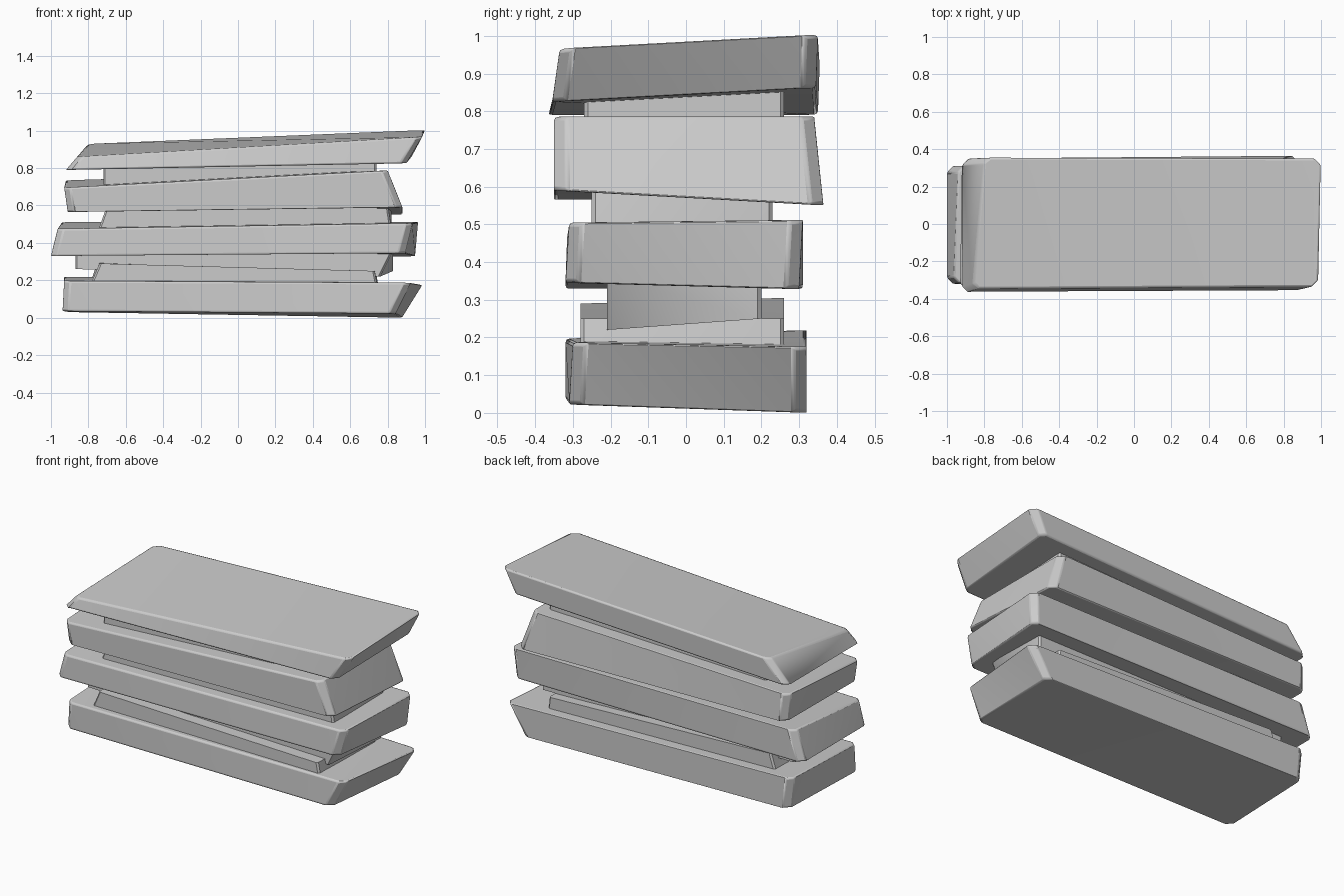
import bpy, bmesh

if "Cube" in bpy.data.objects:
    bpy.data.objects.remove(bpy.data.objects["Cube"])


def ring(bm, xs, ys, zs, cut):
    """Eight-point outline; xs, ys, zs: front-left, front-right, back-right, back-left corners."""
    corners = [(xs[i], ys[i], zs[i]) for i in range(4)]
    verts = []
    for i in range(4):
        p, prev, nxt = corners[i], corners[i - 1], corners[(i + 1) % 4]
        for q in (prev, nxt):
            d = sum((a - b) ** 2 for a, b in zip(p, q)) ** 0.5
            t = cut / d
            verts.append(bm.verts.new([a + (b - a) * t for a, b in zip(p, q)]))
    return verts


def slab(name, bottom, top, cut=0.03, bevel=0.01):
    bm = bmesh.new()
    a = ring(bm, *bottom, cut)
    b = ring(bm, *top, cut)
    bm.faces.new(a[::-1])
    bm.faces.new(b)
    for i in range(8):
        j = (i + 1) % 8
        bm.faces.new((a[i], a[j], b[j], b[i]))
    bmesh.ops.triangulate(bm, faces=bm.faces[:])
    bmesh.ops.recalc_face_normals(bm, faces=bm.faces[:])
    me = bpy.data.meshes.new(name)
    bm.to_mesh(me)
    bm.free()
    ob = bpy.data.objects.new(name, me)
    bpy.context.collection.objects.link(ob)
    # softly worn edges
    if bevel:
        m = ob.modifiers.new("worn_edges", 'BEVEL')
        m.width = bevel
        m.segments = 2
        m.limit_method = 'ANGLE'
        m.angle_limit = 0.6
    bpy.ops.object.select_all(action='DESELECT')
    ob.select_set(True)
    bpy.context.view_layer.objects.active = ob
    bpy.ops.object.shade_smooth_by_angle(angle=0.7)
    return ob


# four wide stone slabs
slab("bottom_slab",
     ((-.94, .84, .88, -.91), (-.32, -.31, .32, .32), (.035, .022, 0, .03)),
     ((-.93, .92, .99, -.93), (-.32, -.30, .32, .32), (.197, .187, .175, .22)))
slab("lower_middle_slab",
     ((-1.0, .89, .95, -1.0), (-.32, -.32, .30, .31), (.33, .345, .328, .33)),
     ((-.965, .93, .965, -.94), (-.315, -.31, .31, .31), (.475, .505, .512, .512)))
slab("upper_middle_slab",
     ((-.91, .88, .88, -.91), (-.35, -.35, .365, .35), (.565, .59, .55, .57)),
     ((-.93, .80, .80, -.92), (-.35, -.35, .34, .34), (.695, .787, .787, .735)))
slab("top_slab",
     ((-.92, .90, .93, -.92), (-.365, -.355, .345, .35), (.79, .825, .863, .79)),
     ((-.86, .985, 1.0, -.80), (-.345, -.335, .35, .355), (.86, .967, 1.004, .93)))

# narrower spacer stones in the gaps
slab("top_spacer",
     ((-.72, .74, .74, -.72), (-.27, -.27, .26, .26), (.69, .74, .74, .69)),
     ((-.72, .74, .74, -.72), (-.27, -.27, .26, .26), (.83, .86, .86, .83)), .01, 0)
slab("middle_spacer",
     ((-.75, .82, .82, -.75), (-.25, -.25, .23, .23), (.46, .48, .48, .46)),
     ((-.70, .80, .82, -.70), (-.25, -.25, .23, .23), (.60, .61, .61, .60)), .01, 0)
slab("lower_spacer_cap",
     ((-.87, .76, .83, -.87), (-.21, -.21, .20, .20), (.26, .22, .25, .26)),
     ((-.87, .83, .83, -.87), (-.21, -.21, .20, .20), (.36, .36, .36, .36)), .01, 0)
slab("lower_spacer_base",
     ((-.80, .75, .75, -.80), (-.28, -.28, .26, .26), (.15, .15, .15, .15)),
     ((-.74, .73, .74, -.75), (-.28, -.28, .26, .26), (.29, .25, .25, .305)), .01, 0)
